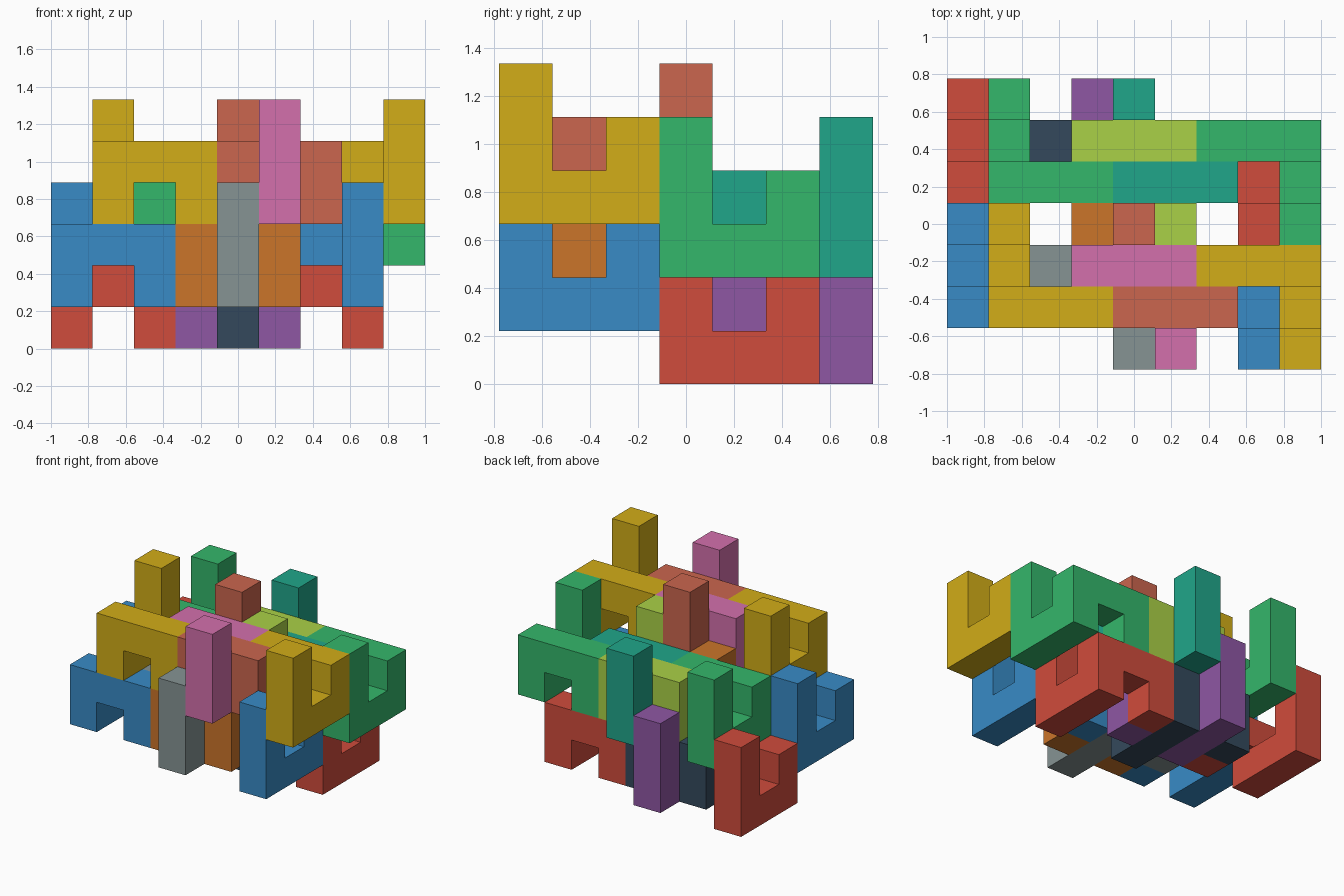
import bpy, bmesh
from mathutils import Vector

if "Cube" in bpy.data.objects:
    bpy.data.objects.remove(bpy.data.objects["Cube"])

U = 2 / 9  # cube edge

# Hooked link: an upright U across y, then a bar along -x ending in a short leg
LINK = [(0, 0, 0), (0, 0, 1), (0, 0, 2), (0, 1, 0), (0, 2, 0), (0, 2, 1),
        (-1, 2, 1), (-2, 2, 1), (-2, 2, 0)]

COLOURS = {
    "red": "D04C3C", "blue": "388BC6", "green": "34B76B", "yellow": "D2AD18",
    "dark": "34495C", "purple": "8F57A4", "grey": "869494", "orange": "CB752A",
    "lime": "AAD147", "teal": "20A68A", "pink": "D470AC", "salmon": "CB664E",
}


def material(name):
    mat = bpy.data.materials.get(name)
    if mat is None:
        mat = bpy.data.materials.new(name)
        srgb = [int(COLOURS[name][i:i + 2], 16) / 255 for i in (0, 2, 4)]
        mat.diffuse_color = [((c + 0.055) / 1.055) ** 2.4 for c in srgb] + [1]
        mat.use_nodes = True
        mat.node_tree.nodes["Principled BSDF"].inputs["Base Color"].default_value = mat.diffuse_color
    return mat


def link(name, colour, origin, turned):
    """Skin the outside of one link; turned = half turn about z."""
    s = -1 if turned else 1
    cells = {(origin[0] + s * x, origin[1] + s * y, origin[2] + z) for x, y, z in LINK}
    bm = bmesh.new()
    for cell in cells:
        for axis in range(3):
            for sign in (-1, 1):
                n = Vector((0, 0, 0))
                n[axis] = sign
                if tuple(int(a + b) for a, b in zip(cell, n)) in cells:
                    continue
                u = Vector((0, 0, 0))
                u[(axis + 1) % 3] = 0.5
                v = n.cross(u)
                mid = Vector(cell) + n / 2 - Vector((4, 3, -0.5))
                corners = (mid - u - v, mid + u - v, mid + u + v, mid - u + v)
                bm.faces.new([bm.verts.new(c * U) for c in corners])
    bmesh.ops.remove_doubles(bm, verts=bm.verts, dist=0.001)
    bmesh.ops.dissolve_limit(bm, angle_limit=0.01, verts=bm.verts, edges=bm.edges)
    bmesh.ops.recalc_face_normals(bm, faces=bm.faces)
    mesh = bpy.data.meshes.new(name)
    bm.to_mesh(mesh)
    bm.free()
    obj = bpy.data.objects.new(name, mesh)
    mesh.materials.append(material(colour))
    bpy.context.collection.objects.link(obj)


# Four layers of four interlocked links: corner cell, end colour, two middle colours
LAYERS = [
    ("back_lower", (7, 3, 0), "red", "dark", "purple"),
    ("front_lower", (7, 0, 1), "blue", "grey", "orange"),
    ("back_upper", (8, 3, 2), "green", "lime", "teal"),
    ("front_upper", (8, 0, 3), "yellow", "pink", "salmon"),
]
for layer, (x, y, z), ends, facing, turned in LAYERS:
    link(layer + "_right_link", ends, (x, y, z), False)
    link(layer + "_middle_front_link", facing, (x - 3, y, z), False)
    link(layer + "_middle_back_link", turned, (x - 4, y + 3, z), True)
    link(layer + "_left_link", ends, (x - 7, y + 3, z), True)
